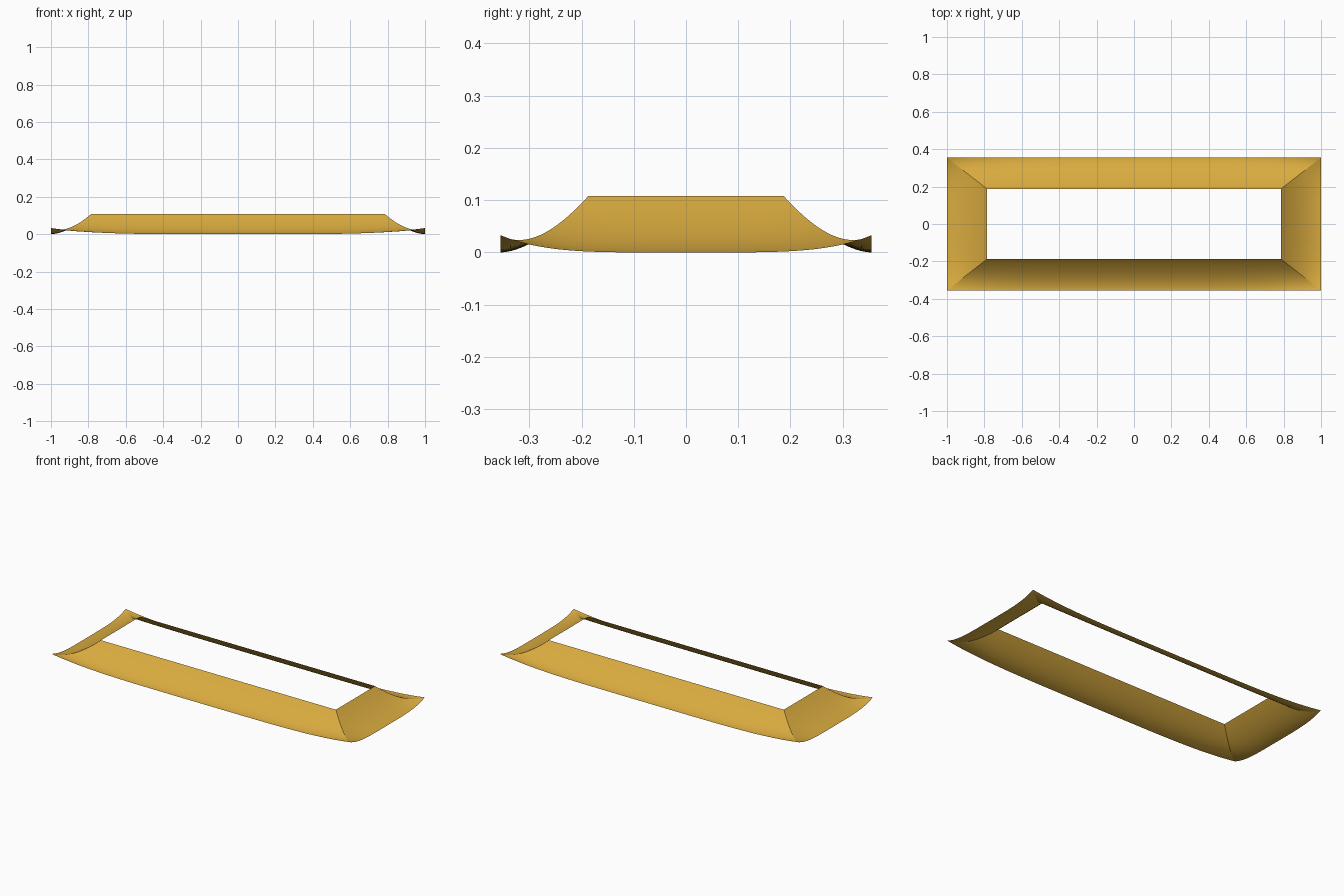
import bpy, bmesh

cube = bpy.data.objects.get("Cube")
if cube:
    bpy.data.objects.remove(cube, do_unlink=True)

OUTER = (1.0, 0.355)     # half size at the eaves
INNER = (0.785, 0.187)   # half size at the top opening
HEIGHT, LIFT = 0.108, 0.033
COLS, ROWS = 96, 24

gold = bpy.data.materials.new("golden_yellow")
gold.use_nodes = True
color = (0.70, 0.41, 0.05, 1)
gold.diffuse_color = color
gold.node_tree.nodes["Principled BSDF"].inputs["Base Color"].default_value = color


def roof_panel(name, axis, side):
    """Concave slope along one side, with its eave swept up at both corners."""
    bm = bmesh.new()
    grid = []
    for r in range(ROWS + 1):
        t = r / ROWS
        half = [i + (o - i) * t for i, o in zip(INNER, OUTER)]
        row = []
        for c in range(COLS + 1):
            u = 2 * c / COLS - 1
            z = HEIGHT * (1 - t) ** 1.7 + LIFT * t ** 3 * abs(u) ** 4.5
            p = [half[0] * u, half[1] * u]
            p[axis] = side * half[axis]
            row.append(bm.verts.new((p[0], p[1], z)))
        grid.append(row)
    for r in range(ROWS):
        for c in range(COLS):
            bm.faces.new((grid[r][c], grid[r][c + 1],
                          grid[r + 1][c + 1], grid[r + 1][c]))
    # Make every face look upward
    for f in bm.faces:
        f.normal_update()
        if f.normal.z < 0:
            f.normal_flip()
        f.smooth = True
    mesh = bpy.data.meshes.new(name)
    bm.to_mesh(mesh)
    bm.free()
    mesh.materials.append(gold)
    obj = bpy.data.objects.new(name, mesh)
    bpy.context.collection.objects.link(obj)


# Four slopes meeting at the hips
roof_panel("front_roof_slope", 1, -1)
roof_panel("back_roof_slope", 1, 1)
roof_panel("left_roof_slope", 0, 1)
roof_panel("right_roof_slope", 0, -1)
